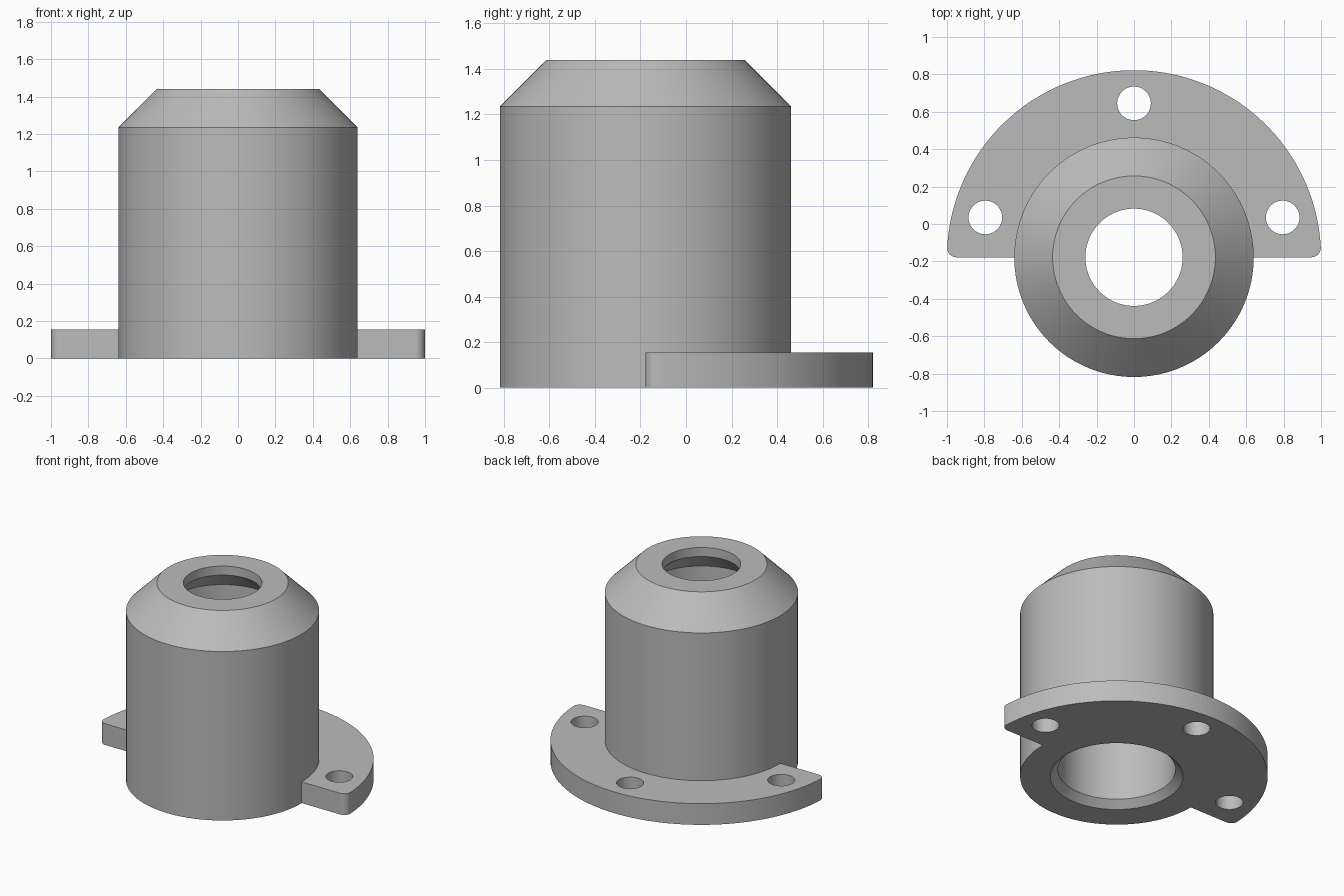
import bpy
import bmesh
from math import sin, cos, pi, asin, sqrt, radians

if "Cube" in bpy.data.objects:
    bpy.data.objects.remove(bpy.data.objects["Cube"])

AXIS_Y = -0.178      # shared axis of the housing and the flange
SEGMENTS = 128
FLANGE_R, FLANGE_H, CORNER_R = 1.0, 0.155, 0.05
HOLE_R, HOLE_CIRCLE = 0.09, 0.823

grey = bpy.data.materials.new("plain grey")
grey.use_nodes = True
GREY = (0.5, 0.5, 0.5, 1)
grey.diffuse_color = GREY
grey.node_tree.nodes["Principled BSDF"].inputs["Base Color"].default_value = GREY


def finish(name, bm):
    bmesh.ops.recalc_face_normals(bm, faces=bm.faces)
    mesh = bpy.data.meshes.new(name)
    bm.to_mesh(mesh)
    bm.free()
    mesh.materials.append(grey)
    obj = bpy.data.objects.new(name, mesh)
    obj.location.y = AXIS_Y
    bpy.context.collection.objects.link(obj)
    return obj


def revolve(name, profile):
    """Spin a closed (radius, height) profile around the axis."""
    bm = bmesh.new()
    rings = [[bm.verts.new((r * cos(2 * pi * i / SEGMENTS), r * sin(2 * pi * i / SEGMENTS), z))
              for i in range(SEGMENTS)] for r, z in profile]
    for a, b in zip(rings, rings[1:] + rings[:1]):
        for i in range(SEGMENTS):
            j = (i + 1) % SEGMENTS
            bm.faces.new((a[i], a[j], b[j], b[i]))
    return finish(name, bm)


def extrude(name, outline, bottom, top):
    """Raise a flat outline into a solid."""
    bm = bmesh.new()
    face = bm.faces.new([bm.verts.new((x, y, bottom)) for x, y in outline])
    raised = bmesh.ops.extrude_face_region(bm, geom=[face])["geom"]
    bmesh.ops.translate(bm, vec=(0, 0, top - bottom),
                        verts=[v for v in raised if isinstance(v, bmesh.types.BMVert)])
    return finish(name, bm)


def arc(cx, cy, r, start, end, steps):
    return [(cx + r * cos(start + (end - start) * i / steps),
             cy + r * sin(start + (end - start) * i / steps)) for i in range(steps + 1)]


def apply_boolean(obj, other, operation):
    mod = obj.modifiers.new(operation.title(), "BOOLEAN")
    mod.operation = operation
    mod.solver = "EXACT"
    mod.object = other
    bpy.context.view_layer.objects.active = obj
    bpy.ops.object.modifier_apply(modifier=mod.name)
    bpy.data.objects.remove(other)


# Hollow housing: chamfered outside, conical ceiling inside, chamfered bore mouth
housing = revolve("flanged_housing", [
    (0.64, 0), (0.64, 1.235), (0.435, 1.44), (0.26, 1.44),
    (0.26, 1.374), (0.39, 1.244), (0.39, 0.05), (0.44, 0)])

# Half-round flange with rounded front corners, overlapping the housing wall
corner_x = sqrt((FLANGE_R - CORNER_R) ** 2 - CORNER_R ** 2)
tangent = asin(CORNER_R / (FLANGE_R - CORNER_R))
outline = (arc(corner_x, CORNER_R, CORNER_R, -pi / 2, tangent, 10)
           + arc(0, 0, FLANGE_R, tangent, pi - tangent, 80)[1:-1]
           + arc(-corner_x, CORNER_R, CORNER_R, pi - tangent, 3 * pi / 2, 10)
           + arc(0, 0, 0.55, pi, 0, 48))
flange = extrude("flange", outline, 0, FLANGE_H)

# Three bolt holes
for angle in (15, 90, 165):
    a = radians(angle)
    ring = arc(HOLE_CIRCLE * cos(a), HOLE_CIRCLE * sin(a), HOLE_R, 0, 2 * pi, 48)[:-1]
    apply_boolean(flange, extrude("hole_cutter", ring, -0.1, 0.3), "DIFFERENCE")

apply_boolean(housing, flange, "UNION")

# Smooth round walls, sharp rims
bpy.ops.object.select_all(action="DESELECT")
housing.select_set(True)
bpy.context.view_layer.objects.active = housing
bpy.ops.object.shade_smooth_by_angle(angle=radians(25))
